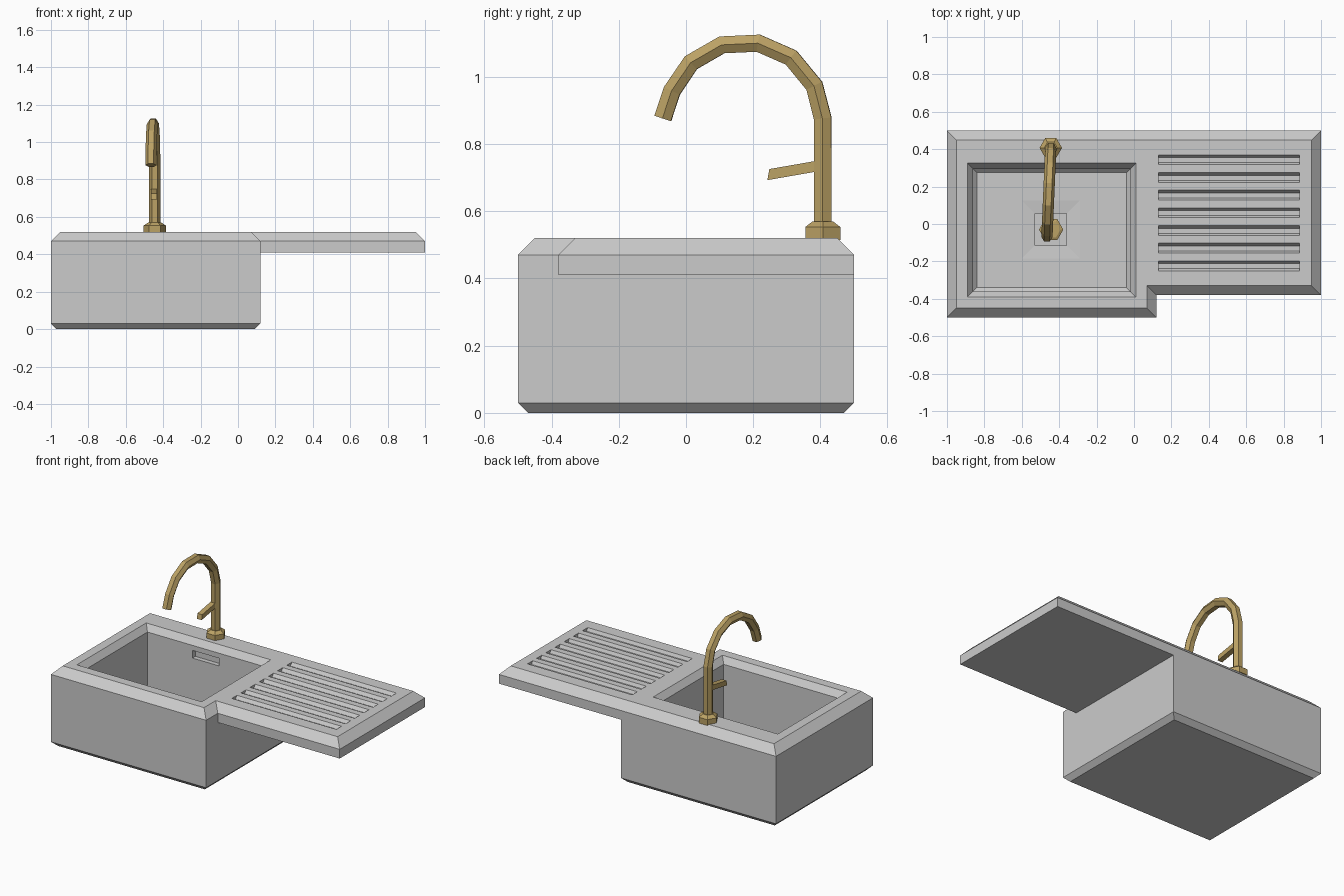
import bpy, bmesh, math
from mathutils import Vector

if "Cube" in bpy.data.objects:
    bpy.data.objects.remove(bpy.data.objects["Cube"])

brass = bpy.data.materials.new("brass")
brass.diffuse_color = (0.5, 0.36, 0.13, 1)
brass.use_nodes = True
brass.node_tree.nodes["Principled BSDF"].inputs["Base Color"].default_value = brass.diffuse_color


def add_loft(bm, rings, cap_start=True, cap_end=True):
    """Skin a list of equal-length point rings."""
    vs = [[p if isinstance(p, bmesh.types.BMVert) else bm.verts.new(p) for p in r] for r in rings]
    n = len(vs[0])
    for a, b in zip(vs, vs[1:]):
        for i in range(n):
            j = (i + 1) % n
            # ring edges
            bm.faces.new((a[i], a[j], b[j], b[i]))
    if cap_start:
        bm.faces.new(vs[0])
    if cap_end:
        bm.faces.new(vs[-1])
    return vs


def finish(name, bm, mat=None):
    bmesh.ops.recalc_face_normals(bm, faces=bm.faces)
    me = bpy.data.meshes.new(name)
    bm.to_mesh(me)
    bm.free()
    ob = bpy.data.objects.new(name, me)
    bpy.context.collection.objects.link(ob)
    if mat:
        me.materials.append(mat)
    return ob


def solid(name, *lofts, mat=None):
    bm = bmesh.new()
    for rings in lofts:
        add_loft(bm, rings)
    return finish(name, bm, mat)


def rect(cx, cy, hx, hy, z):
    return [(cx + sx * hx, cy + sy * hy, z) for sx, sy in ((-1, -1), (1, -1), (1, 1), (-1, 1))]


def hexagon(cx, cy, r, z):
    return [(cx + r * math.cos(k * math.pi / 3), cy + r * math.sin(k * math.pi / 3), z) for k in range(6)]


# Sink body: L-shaped slab with bevelled rim, deep basin block below its left part
outline = [(-1, -.5), (.12, -.5), (.12, -.38), (1, -.38), (1, .5), (.12, .5), (-1, .5)]
rim = [(-.95, -.45), (.07, -.45), (.07, -.33), (.95, -.33), (.95, .45), (.12, .45), (-.95, .45)]
bm = bmesh.new()
slab = add_loft(bm, [[(x, y, .41) for x, y in outline],
                     [(x, y, .47) for x, y in outline],
                     [(x, y, .52) for x, y in rim]], cap_start=False)[0]
bm.faces.new([slab[i] for i in (2, 3, 4, 5)])
basin = [slab[i] for i in (0, 1, 2, 5, 6)]
foot = [(-.97, -.47), (.09, -.47), (.09, -.38), (.09, .47), (-.97, .47)]
add_loft(bm, [basin, [(v.co.x, v.co.y, .03) for v in basin],
              [(x, y, 0) for x, y in foot]], cap_start=False)
sink = finish("sink_body", bm)

# Bowl hollow with bevelled lip and a sunken square around the drain
bowl = solid("bowl_cutter", [rect(-.44, -.0325, .45 + d, .3575 + d, z)
                             for d, z in ((.03, .56), (-.03, .48), (-.03, .08), (-.05, .06))]
             + [rect(-.445, -.03, s, s, z) for s, z in ((.155, .06), (.085, .054), (.085, .044))])

# Overflow slot in the back wall of the bowl
slot = solid("overflow_cutter", [rect(-.44, .3, .095, .025, z) for z in (.397, .447)])

# Seven drainer grooves
profile = [(0, .54), (0, .52), (-.015, .5), (-.042, .5), (-.053, .52), (-.053, .54)]
grooves = solid("groove_cutter", *[[[(x, .37 - .0945 * k + y, z) for y, z in profile]
                                    for x in (.13, .885)] for k in range(7)])

for cutter in (bowl, slot, grooves):
    cutter.hide_render = True
    mod = sink.modifiers.new("cut", "BOOLEAN")
    mod.operation, mod.solver, mod.object = "DIFFERENCE", "EXACT", cutter
bpy.context.view_layer.update()
result = bpy.data.meshes.new_from_object(sink.evaluated_get(bpy.context.evaluated_depsgraph_get()))
sink.modifiers.clear()
sink.data = result
for cutter in (bowl, slot, grooves):
    bpy.data.objects.remove(cutter)

# Drain plug
solid("drain", [hexagon(-.443, -.03, r, z) for r, z in ((.065, .04), (.065, .056), (.05, .062))], mat=brass)

# Tap base
TX, TY = -.445, .407
solid("tap_base", [hexagon(TX, TY, r, z) for r, z in ((.06, .515), (.06, .553), (.035, .57))], mat=brass)

# Tap spout: hexagonal tube swept along a swan-neck path, turned slightly to the side
path = [(.407, .54), (.407, .876), (.382, .973), (.313, 1.057), (.215, 1.1),
        (.107, 1.095), (.015, 1.042), (-.042, .958), (-.069, .876)]
pts = [Vector((TX - (TY - y) * .043, y, z)) for y, z in path]
side = Vector((1, -.043, 0)).normalized()
rings = []
for i, p in enumerate(pts):
    a = (p - pts[max(i - 1, 0)]).normalized()
    b = (pts[min(i + 1, len(pts) - 1)] - p).normalized()
    up = (a + b).normalized().cross(side)
    rings.append([p + .03 * (side * math.cos(k * math.pi / 3) + up * math.sin(k * math.pi / 3)) for k in range(6)])
solid("tap_spout", rings, mat=brass)

# Tap lever
solid("tap_lever", [[(TX - .004 + sx * .017, y + sz * .003, z + sz * .0165)
                     for sx, sz in ((-1, -1), (1, -1), (1, 1), (-1, 1))]
                    for y, z in ((.245, .709), (.4, .736))][::1], mat=brass)
